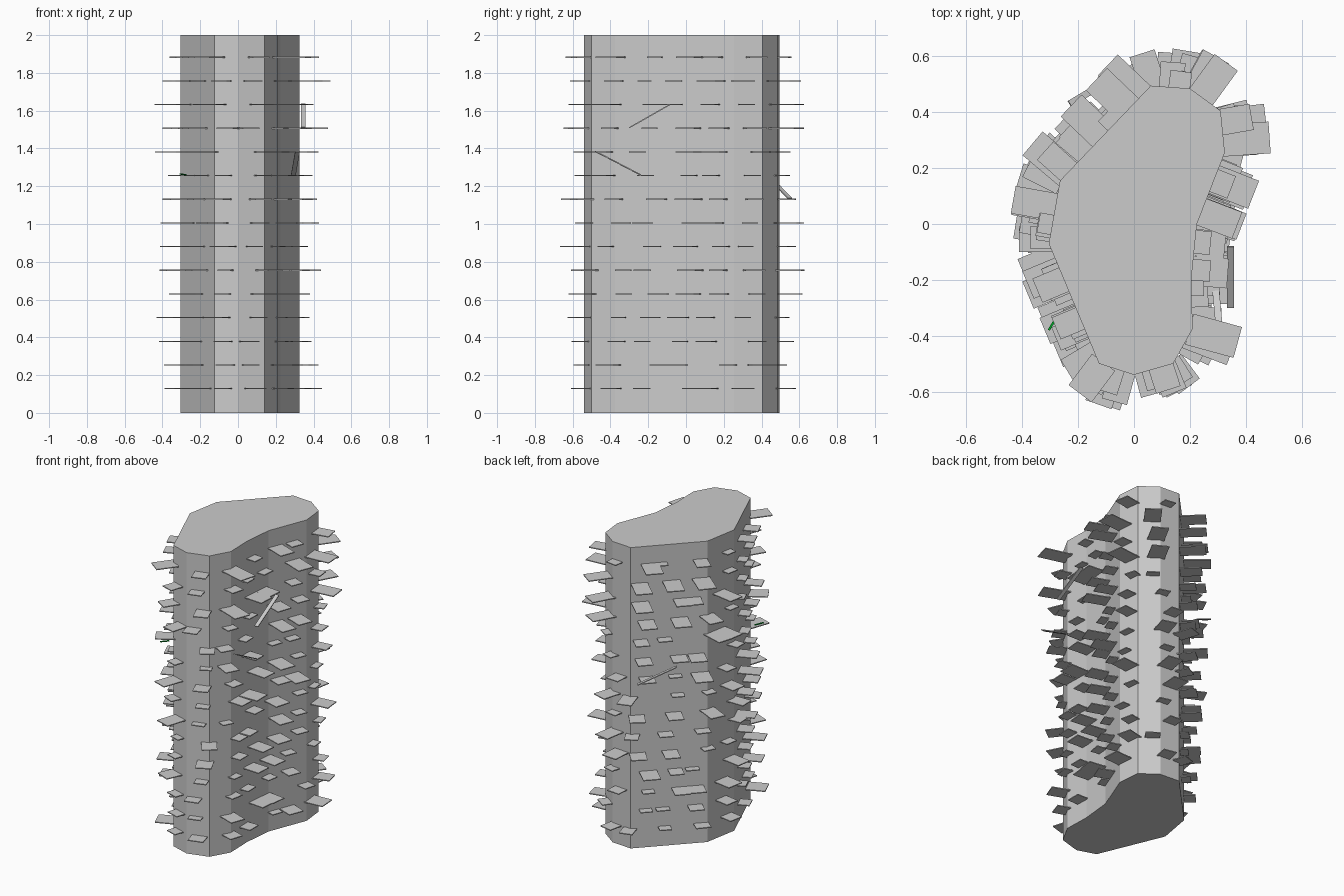
import bpy, bmesh, math, random
from mathutils import Vector, Matrix

if "Cube" in bpy.data.objects:
    bpy.data.objects.remove(bpy.data.objects["Cube"])

random.seed(11)

# Footprint of the tower, counter-clockwise from the front
OUTLINE = [Vector(p) for p in [
    (0.0, -0.54), (0.14, -0.50), (0.21, -0.375), (0.205, -0.20),
    (0.225, 0.0), (0.325, 0.255), (0.31, 0.405), (0.20, 0.485),
    (0.06, 0.495), (-0.265, 0.155), (-0.305, -0.07), (-0.125, -0.50)]]
HEIGHT, LEVELS, COLUMNS = 2.0, 15, 14
STEP = 0.1253


def finish(name, bm, mat=None):
    bmesh.ops.recalc_face_normals(bm, faces=bm.faces)
    mesh = bpy.data.meshes.new(name)
    bm.to_mesh(mesh)
    bm.free()
    ob = bpy.data.objects.new(name, mesh)
    bpy.context.collection.objects.link(ob)
    if mat:
        mesh.materials.append(mat)
    return ob


def add_box(bm, centre, x_axis, y_axis, size):
    """Box with its local axes along x_axis, y_axis and their cross product."""
    z_axis = x_axis.cross(y_axis)
    m = Matrix((x_axis, y_axis, z_axis)).transposed().to_4x4()
    m = Matrix.Translation(centre) @ m @ Matrix.Diagonal((*size, 1))
    bmesh.ops.create_cube(bm, size=1, matrix=m)


def wall_point(s):
    """Point on the outline at arc length s."""
    n = len(OUTLINE)
    lengths = [(OUTLINE[(i + 1) % n] - OUTLINE[i]).length for i in range(n)]
    s %= sum(lengths)
    for i, length in enumerate(lengths):
        if s <= length:
            return OUTLINE[i].lerp(OUTLINE[(i + 1) % n], s / length)
        s -= length
    return OUTLINE[0].copy()


def plank(name, p, q, width, mat=None):
    """Thin sloping plank from p to q."""
    p, q = Vector(p), Vector(q)
    along = (q - p).normalized()
    side = along.cross(Vector((0, 0, 1))).normalized()
    bm = bmesh.new()
    add_box(bm, (p + q) / 2, along, side, ((q - p).length, width, 0.006))
    return finish(name, bm, mat)


# Tower core
bm = bmesh.new()
base = bm.faces.new([bm.verts.new((p.x, p.y, 0)) for p in OUTLINE])
top = bmesh.ops.extrude_face_region(bm, geom=[base], use_keep_orig=True)
bmesh.ops.translate(bm, vec=(0, 0, HEIGHT),
                    verts=[v for v in top["geom"] if isinstance(v, bmesh.types.BMVert)])
finish("tower_core", bm)

# Balcony slabs, ringed around every level with varied sizes
perimeter = sum((OUTLINE[i] - OUTLINE[i - 1]).length for i in range(len(OUTLINE)))
bm = bmesh.new()
for level in range(1, LEVELS + 1):
    z = level * STEP + 0.003
    for col in range(COLUMNS):
        s = 0.09 + col * perimeter / COLUMNS + random.uniform(-0.065, 0.065)
        tangent = (wall_point(s + 0.05) - wall_point(s - 0.05)).normalized()
        out = Vector((tangent.y, -tangent.x, 0))
        scale = random.random() ** 1.3
        depth = 0.045 + scale * (0.075 + 0.05 * level / LEVELS)
        width = 0.07 + 0.03 * scale + random.uniform(0, 0.015)
        p = wall_point(s).to_3d() + out * (depth / 2 - 0.005)
        p.z = z
        add_box(bm, p, out, tangent.to_3d(), (depth + 0.01, width, 0.006))
finish("balcony_slabs", bm)

# Sloping ramps linking neighbouring levels
plank("right_upper_ramp", (0.345, -0.30, 1.51), (0.345, -0.08, 1.635), 0.025)
plank("right_lower_ramp", (0.315, -0.48, 1.385), (0.293, -0.24, 1.26), 0.025)
plank("back_ramp", (-0.03, 0.55, 1.135), (-0.23, 0.43, 1.26), 0.025)

# Small green ramp on the left side
green = bpy.data.materials.new("green")
green.diffuse_color = (0.0, 0.35, 0.02, 1)
green.use_nodes = True
green.node_tree.nodes["Principled BSDF"].inputs["Base Color"].default_value = green.diffuse_color
plank("green_ramp", (-0.275, -0.33, 1.26), (-0.305, -0.38, 1.265), 0.008, green)
